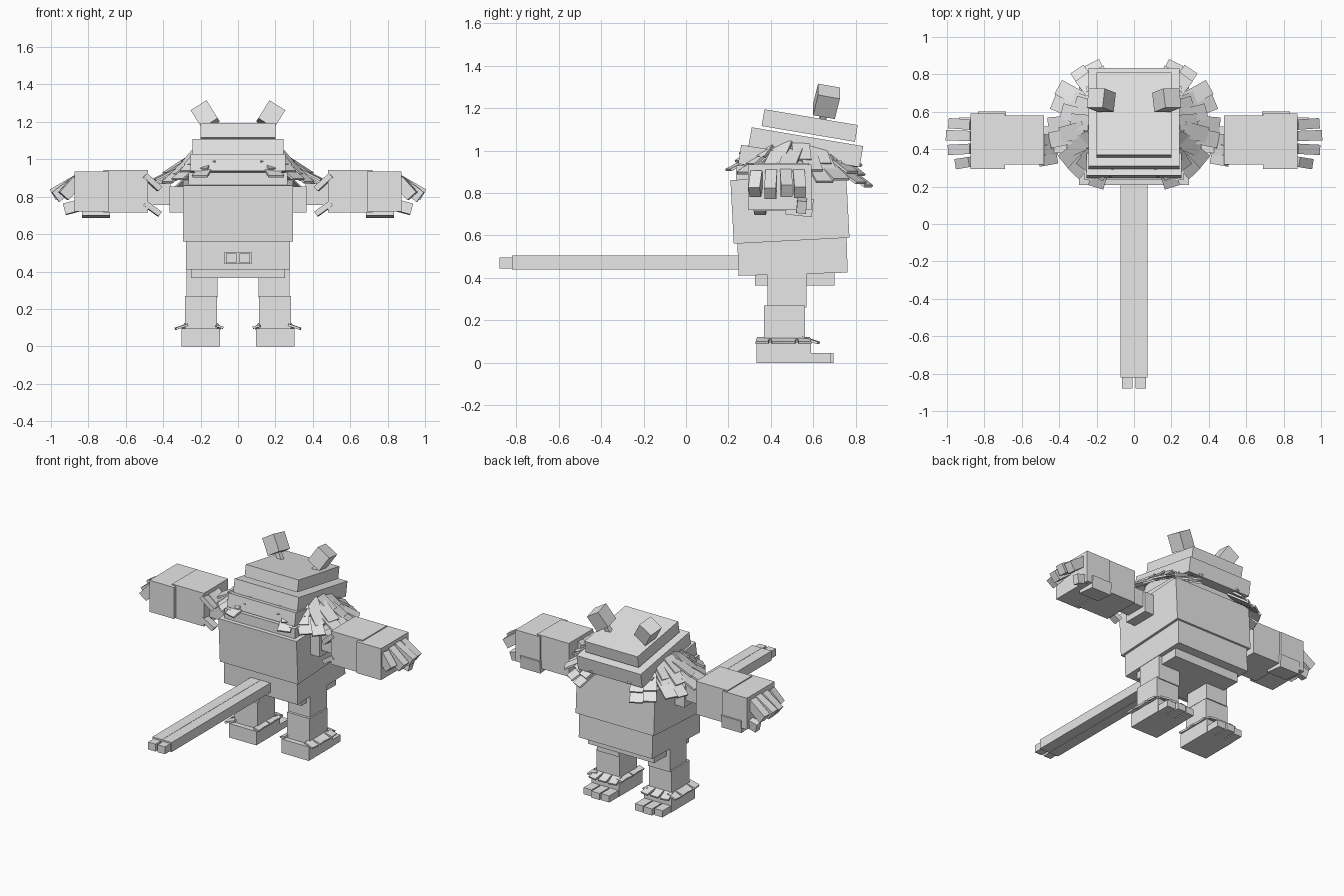
import bpy
import bmesh
from math import radians, cos, sin
from mathutils import Matrix, Vector, Euler

default = bpy.data.objects.get("Cube")
if default:
    bpy.data.objects.remove(default, do_unlink=True)

grey = bpy.data.materials.new("plain_grey")
grey.use_nodes = True
GREY = (0.8, 0.8, 0.8, 1)
grey.diffuse_color = GREY
grey.node_tree.nodes["Principled BSDF"].inputs["Base Color"].default_value = GREY


def add_object(name, matrices):
    """One mesh object made of unit cubes placed by the given matrices."""
    bm = bmesh.new()
    for m in matrices:
        bmesh.ops.create_cube(bm, size=1, matrix=m)
    mesh = bpy.data.meshes.new(name)
    bm.to_mesh(mesh)
    bm.free()
    mesh.materials.append(grey)
    obj = bpy.data.objects.new(name, mesh)
    bpy.context.collection.objects.link(obj)
    return obj


def block(center, size, rot=(0, 0, 0)):
    angles = Euler([radians(a) for a in rot])
    return Matrix.LocRotScale(Vector(center), angles, Vector(size))


def span(x, y, z):
    """Upright box from its ranges on the three axes."""
    ranges = (x, y, z)
    return block([(a + b) / 2 for a, b in ranges], [b - a for a, b in ranges])


def flap(base, yaw, droop, length, width, thick=0.012):
    """Slab that starts at base, points along yaw and droops down."""
    return (Matrix.Translation(base)
            @ Matrix.Rotation(radians(yaw), 4, 'Z')
            @ Matrix.Rotation(radians(droop), 4, 'Y')
            @ Matrix.Translation((length / 2, 0, 0))
            @ Matrix.Diagonal((length, width, thick, 1)))


def add_pair(name, matrices):
    """Left part plus its mirror image on the right."""
    matrices = list(matrices)
    add_object("left_" + name, matrices)
    right = add_object("right_" + name, matrices)
    right.data.transform(Matrix.Scale(-1, 4, (1, 0, 0)))
    right.data.flip_normals()


# Torso
add_object("chest", [block((0, 0.49, 0.725), (0.59, 0.546, 0.3), (3, 0, 0))])
add_object("belly", [block((0, 0.502, 0.5), (0.555, 0.515, 0.165), (1.7, 0, 0))])
add_object("pelvis", [span((-0.25, 0.25), (0.325, 0.7), (0.365, 0.45))])

# Neck and stacked head, tipped forward
add_object("neck", [span((-0.265, 0.265), (0.235, 0.72), (0.83, 0.93))])
add_object("jaw", [block((0, 0.49, 0.945), (0.51, 0.48, 0.09), (-9, 0, 0))])
add_object("head", [block((0, 0.564, 1.016), (0.485, 0.533, 0.1), (-9.6, 0, 0))])
add_object("crown", [block((0, 0.583, 1.118), (0.4, 0.446, 0.08), (-9.6, 0, 0))])
add_pair("ear", [block((0.175, 0.662, 1.232), (0.1, 0.105, 0.115), (-12, 32, 0)),
                 block((0.145, 0.65, 1.17), (0.03, 0.03, 0.09), (-12, 32, 0))])

# Double tail
add_pair("tail", [span((0.001, 0.073), (-0.82, 0.26), (0.44, 0.505))])
add_pair("tail_tip", [span((0.008, 0.063), (-0.88, -0.82), (0.445, 0.495))])

# Legs, feet and toes
add_pair("upper_leg", [span((0.11, 0.275), (0.385, 0.567), (0.26, 0.42))])
add_pair("lower_leg", [span((0.112, 0.284), (0.368, 0.56), (0.08, 0.27))])
add_pair("foot", [span((0.095, 0.302), (0.333, 0.59), (0, 0.095))])
add_pair("toes", [span((x, x + 0.062), (0.585, y), (0, 0.045))
                  for x, y in ((0.097, 0.69), (0.167, 0.695), (0.237, 0.68))])

# Fringe around each ankle
fringe = []
for i in range(4):
    y = 0.365 + 0.063 * i
    tilt = 6 if i % 2 else -6
    fringe.append(flap((0.27, y, 0.115), tilt, 18, 0.068, 0.06))
    fringe.append(flap((0.12, y, 0.11), 180 + tilt, 15, 0.04, 0.06))
for i in range(3):
    fringe.append(flap((0.135 + 0.062 * i, 0.55, 0.118), 100 - 10 * i, 18, 0.08, 0.058))
add_pair("ankle_fringe", fringe)

# Arms
add_pair("upper_arm", [span((0.27, 0.365), (0.36, 0.54), (0.715, 0.855))])
add_pair("elbow", [span((0.36, 0.49), (0.38, 0.52), (0.755, 0.87))])
add_pair("forearm", [span((0.48, 0.72), (0.317, 0.58), (0.715, 0.942))])
add_pair("hand", [span((0.69, 0.875), (0.293, 0.592), (0.72, 0.935))])

# Four drooping fingers and a thumb
fingers = ((0.335, -9, 48, 0.11), (0.403, -3, 37, 0.145),
           (0.47, 2, 30, 0.15), (0.53, 4, 36, 0.14))
add_pair("fingers", [flap((0.86, y, 0.885), yaw, droop, length, 0.055, 0.065)
                     for y, yaw, droop, length in fingers])
add_pair("thumb", [block((0.76, 0.535, 0.735), (0.15, 0.125, 0.085), (-6, 0, 0)),
                   block((0.88, 0.545, 0.745), (0.1, 0.045, 0.06), (-6, 15, 0))])

# Fringe at the inner end of each forearm
cuff = []
for i in range(3):
    cuff.append(flap((0.5, 0.335 + 0.06 * i, 0.915), 170 + 8 * i, 42, 0.11, 0.055, 0.03))
for i in range(2):
    cuff.append(flap((0.5, 0.34 + 0.07 * i, 0.765), 172 + 8 * i, 35 - 70 * i, 0.1, 0.055, 0.03))
add_pair("cuff_fringe", cuff)

# Mane: overlapping rows of flaps on both sides of the neck
mane = []
rows = ((0.24, 0.21, 0.955, 30, 0.17, 9), (0.20, 0.19, 1.0, 36, 0.15, 8),
        (0.17, 0.2, 1.03, 42, 0.12, 7))
for r, (rx, ry, z, droop, length, count) in enumerate(rows):
    for i in range(count):
        t = -68 + 136 * i / (count - 1)
        base = (0.07 + rx * cos(radians(t)), 0.54 + ry * sin(radians(t)),
                z - 0.03 * sin(radians(t)))
        twist = 5 if (i + r) % 2 else -5
        mane.append(flap(base, t + twist, droop + 4 * (i % 3 - 1), length, 0.085))
add_pair("mane", mane)
